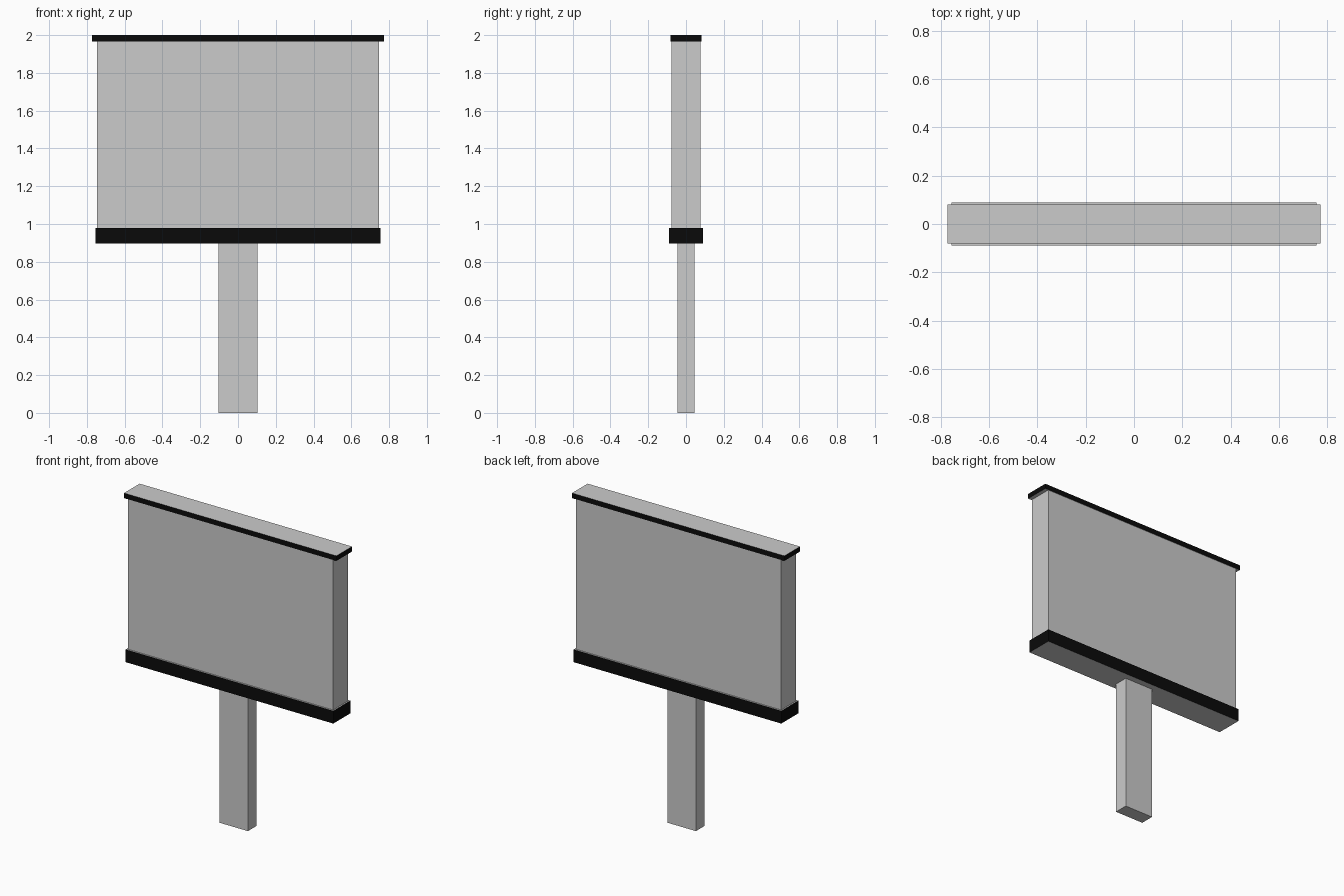
import bpy
import bmesh

if "Cube" in bpy.data.objects:
    bpy.data.objects.remove(bpy.data.objects["Cube"])

black = bpy.data.materials.new("black_trim")
black.diffuse_color = (0.003, 0.003, 0.003, 1)
black.use_nodes = True
black.node_tree.nodes["Principled BSDF"].inputs["Base Color"].default_value = black.diffuse_color
grey = bpy.data.materials.new("grey_body")
grey.diffuse_color = (0.8, 0.8, 0.8, 1)
grey.use_nodes = True
grey.node_tree.nodes["Principled BSDF"].inputs["Base Color"].default_value = grey.diffuse_color


def box(name, half_x, half_y, z0, z1, black_sides=False):
    """Box centred on x = y = 0, optionally with black side faces."""
    bm = bmesh.new()
    bmesh.ops.create_cube(bm, size=2)
    for v in bm.verts:
        v.co = (v.co.x * half_x, v.co.y * half_y, z1 if v.co.z > 0 else z0)
    bm.normal_update()
    mesh = bpy.data.meshes.new(name)
    if black_sides:
        mesh.materials.append(grey)
        mesh.materials.append(black)
        for f in bm.faces:
            f.material_index = 1 if abs(f.normal.z) < 0.5 else 0
    bm.to_mesh(mesh)
    bm.free()
    obj = bpy.data.objects.new(name, mesh)
    bpy.context.collection.objects.link(obj)
    return obj


# Support post
box("post", 0.104, 0.046, 0.0, 0.897)
# Lower trim band
box("lower_trim", 0.755, 0.089, 0.897, 0.98, True)
# Display panel
box("panel", 0.746, 0.078, 0.98, 1.967)
# Top cap
box("top_cap", 0.772, 0.081, 1.967, 2.0, True)
